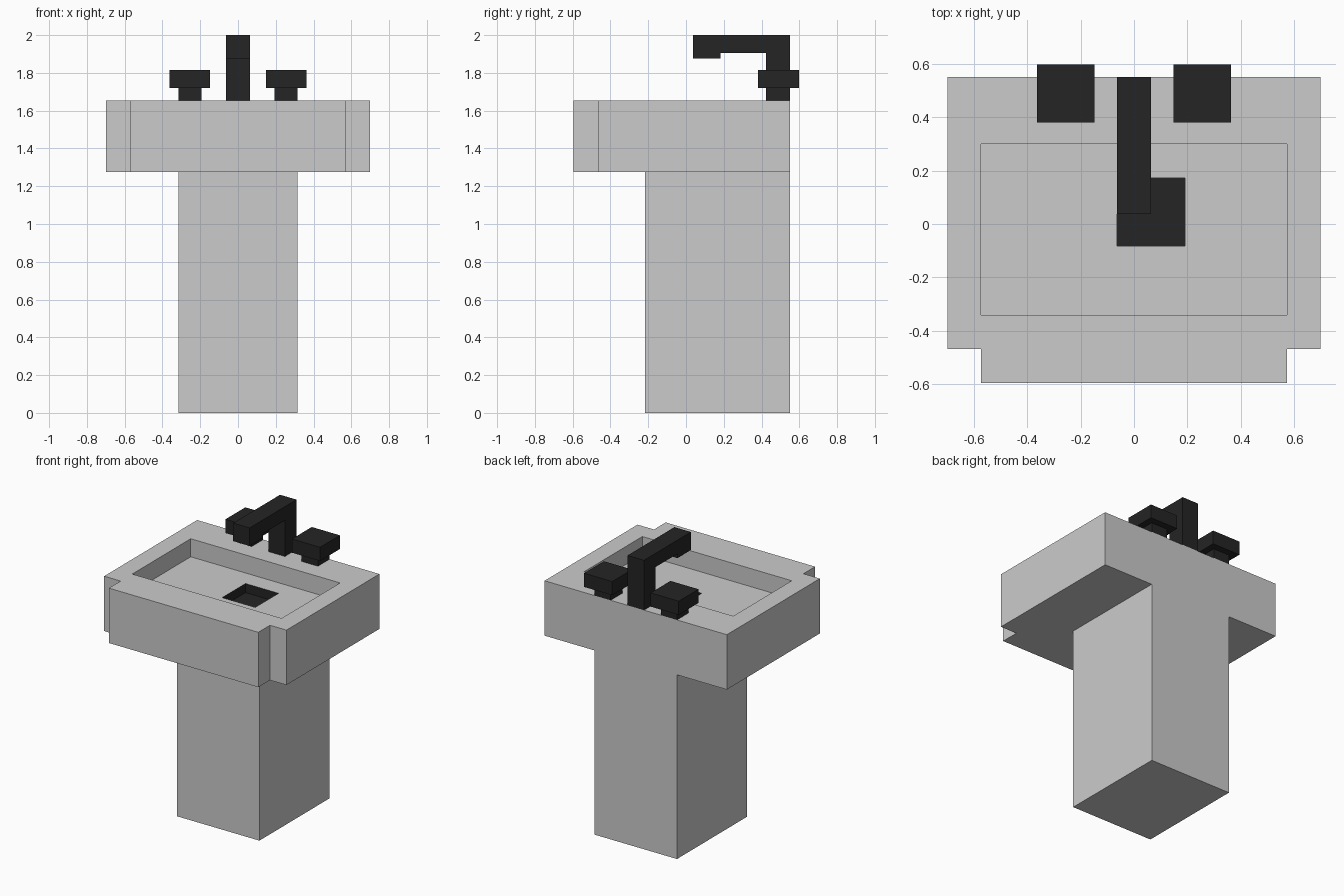
import bpy, bmesh

if "Cube" in bpy.data.objects:
    bpy.data.objects.remove(bpy.data.objects["Cube"])

black = bpy.data.materials.new("black")
black.diffuse_color = (0.018, 0.018, 0.018, 1)
black.use_nodes = True
black.node_tree.nodes["Principled BSDF"].inputs["Base Color"].default_value = black.diffuse_color


def finish(name, bm, material=None, inward=False):
    bmesh.ops.recalc_face_normals(bm, faces=bm.faces)
    if inward:
        bmesh.ops.reverse_faces(bm, faces=bm.faces)
    mesh = bpy.data.meshes.new(name)
    bm.to_mesh(mesh)
    bm.free()
    obj = bpy.data.objects.new(name, mesh)
    bpy.context.collection.objects.link(obj)
    if material:
        mesh.materials.append(material)
    return obj


def rect(x0, x1, y0, y1):
    return [(x0, y0), (x1, y0), (x1, y1), (x0, y1)]


def loop(bm, outline, z):
    return [bm.verts.new((x, y, z)) for x, y in outline]


def walls(bm, a, b):
    for i in range(len(a)):
        j = (i + 1) % len(a)
        bm.faces.new((a[i], a[j], b[j], b[i]))


def ring(bm, outer, inner):
    """Flat face between two loops whose edges already exist."""
    edges = [bm.edges.get((l[i - 1], l[i])) or bm.edges.new((l[i - 1], l[i]))
             for l in (outer, inner) for i in range(len(l))]
    bmesh.ops.triangle_fill(bm, edges=edges, use_beauty=True, normal=(0, 0, 1))


def prism(bm, outline, z0, z1):
    low, high = loop(bm, outline, z0), loop(bm, outline, z1)
    walls(bm, low, high)
    bm.faces.new(low)
    return bm.faces.new(high)


RIM, FLOOR, UNDER = 1.655, 1.53, 1.275
drain_rect = rect(-0.063, 0.19, -0.083, 0.172)

# Basin with stepped front, sunken bowl and an opening for the drain
bm = bmesh.new()
outline = [(-0.698, 0.55), (-0.698, -0.467), (-0.572, -0.467), (-0.572, -0.595),
           (0.572, -0.595), (0.572, -0.467), (0.698, -0.467), (0.698, 0.55)]
bottom, top = loop(bm, outline, UNDER), loop(bm, outline, RIM)
bowl = rect(-0.572, 0.572, -0.34, 0.30)
bowl_top, bowl_floor = loop(bm, bowl, RIM), loop(bm, bowl, FLOOR)
opening = loop(bm, drain_rect, FLOOR)
bm.faces.new(bottom)
walls(bm, bottom, top)
walls(bm, bowl_top, bowl_floor)
ring(bm, top, bowl_top)
ring(bm, bowl_floor, opening)
finish("basin", bm)

# Pedestal
bm = bmesh.new()
prism(bm, rect(-0.316, 0.316, -0.217, 0.55), 0, UNDER)
finish("pedestal", bm)

# Drain: open-topped black recess
bm = bmesh.new()
lid = prism(bm, drain_rect, FLOOR - 0.063, FLOOR)
bm.faces.remove(lid)
finish("drain", bm, black, inward=True)

# Faucet: side profile (y, z) extruded across x
bm = bmesh.new()
profile = [(0.55, RIM), (0.55, 2.0), (0.037, 2.0), (0.037, 1.875),
           (0.183, 1.875), (0.183, 1.905), (0.423, 1.905), (0.423, RIM)]
left, right = ([bm.verts.new((x, y, z)) for y, z in profile] for x in (-0.063, 0.063))
walls(bm, left, right)
bm.faces.new(left)
bm.faces.new(right)
finish("faucet", bm, black)

# Tap handles: stem and knob, mirrored to the other side
bm = bmesh.new()
prism(bm, rect(0.192, 0.316, 0.423, 0.55), RIM, 1.72)
prism(bm, rect(0.147, 0.362, 0.38, 0.597), 1.72, 1.815)
handles = finish("tap_handles", bm, black)
handles.modifiers.new("mirror", 'MIRROR').use_axis[0] = True
